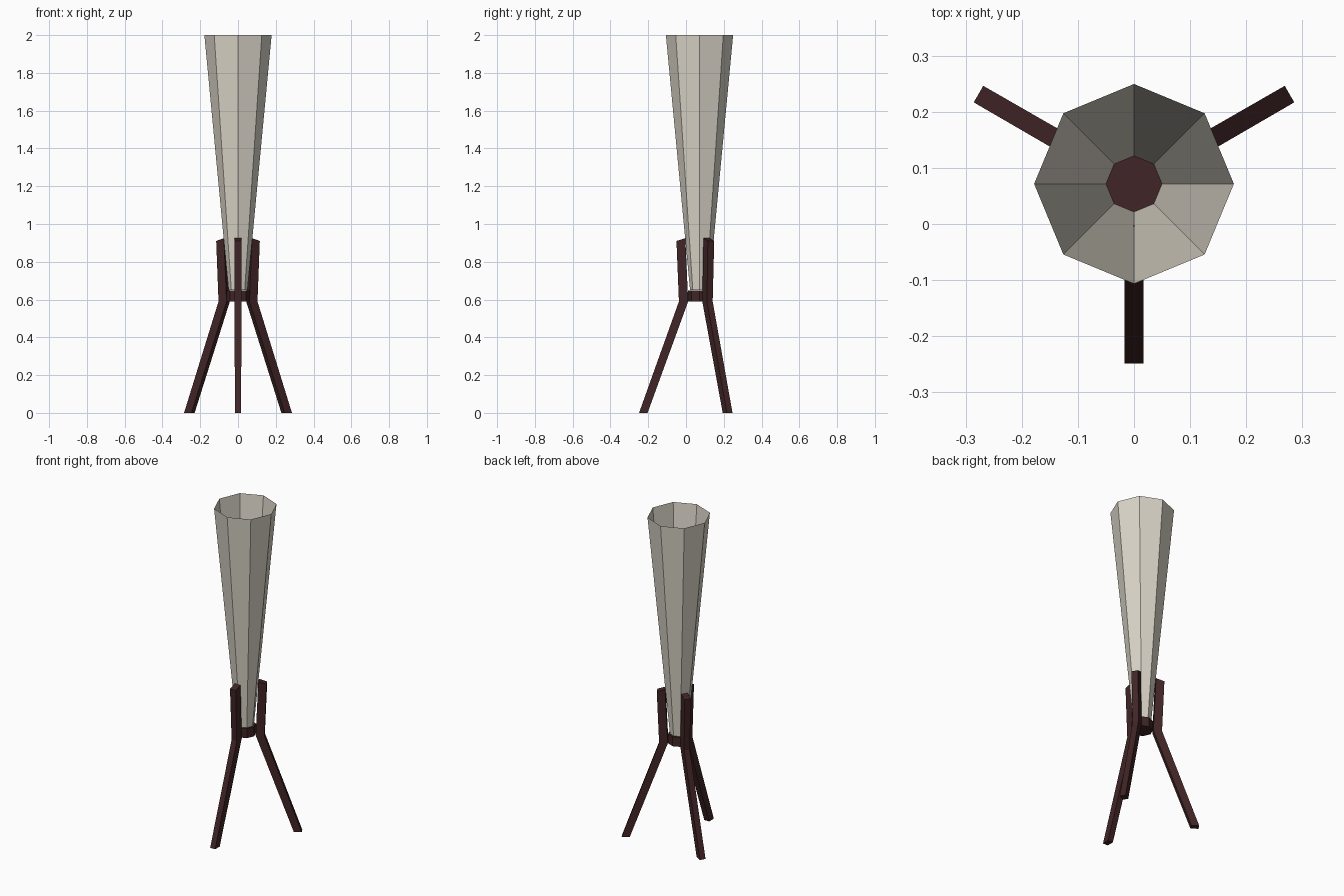
import bpy, bmesh, math
from mathutils import Matrix, Vector

if "Cube" in bpy.data.objects:
    bpy.data.objects.remove(bpy.data.objects["Cube"])

CY = 0.0715  # lamp axis sits slightly behind the origin


def material(name, rgb):
    m = bpy.data.materials.new(name)
    m.diffuse_color = (*rgb, 1)
    m.use_nodes = True
    m.node_tree.nodes["Principled BSDF"].inputs["Base Color"].default_value = m.diffuse_color
    return m


wood = material("dark red wood", (0.052, 0.018, 0.019))
fabric = material("warm off white", (0.71, 0.67, 0.58))


def add_object(name, bm, mat):
    mesh = bpy.data.meshes.new(name)
    bm.to_mesh(mesh)
    bm.free()
    mesh.materials.append(mat)
    ob = bpy.data.objects.new(name, mesh)
    bpy.context.collection.objects.link(ob)
    return ob


def octagon(bm, r, z):
    return [bm.verts.new((r * math.cos(i * math.pi / 4),
                          CY + r * math.sin(i * math.pi / 4), z)) for i in range(8)]


def tube(name, r0, z0, r1, z1, mat, capped):
    bm = bmesh.new()
    a, b = octagon(bm, r0, z0), octagon(bm, r1, z1)
    for i in range(8):
        j = (i + 1) % 8
        bm.faces.new((a[i], a[j], b[j], b[i]))
    if capped:
        bm.faces.new(a[::-1])
        bm.faces.new(b)
    return add_object(name, bm, mat)


# Open flared shade and the small hub under it
tube("shade", 0.050, 0.65, 0.178, 2.0, fabric, False)
tube("hub", 0.060, 0.59, 0.060, 0.649, wood, True)

# Bent leg sections: (inner radius, inner z, outer radius, outer z, width)
SECTIONS = [(0.275, 0.0, 0.320, 0.0, 0.034),
            (0.060, 0.59, 0.109, 0.59, 0.035),
            (0.075, 0.925, 0.122, 0.91, 0.039)]


def leg(name, degrees):
    bm = bmesh.new()
    turn = Matrix.Translation((0, CY, 0)) @ Matrix.Rotation(math.radians(degrees), 4, 'Z')
    rings = []
    for ri, zi, ro, zo, w in SECTIONS:
        pts = [(ri, -w / 2, zi), (ro, -w / 2, zo), (ro, w / 2, zo), (ri, w / 2, zi)]
        rings.append([bm.verts.new(turn @ Vector(p)) for p in pts])
    for a, b in zip(rings, rings[1:]):
        for i in range(4):
            j = (i + 1) % 4
            bm.faces.new((a[i], a[j], b[j], b[i]))
    bm.faces.new(rings[0][::-1])
    bm.faces.new(rings[-1])
    bmesh.ops.recalc_face_normals(bm, faces=bm.faces)
    return add_object(name, bm, wood)


# Three legs around the hub
leg("front_leg", -90)
leg("right_leg", 30)
leg("left_leg", 150)
